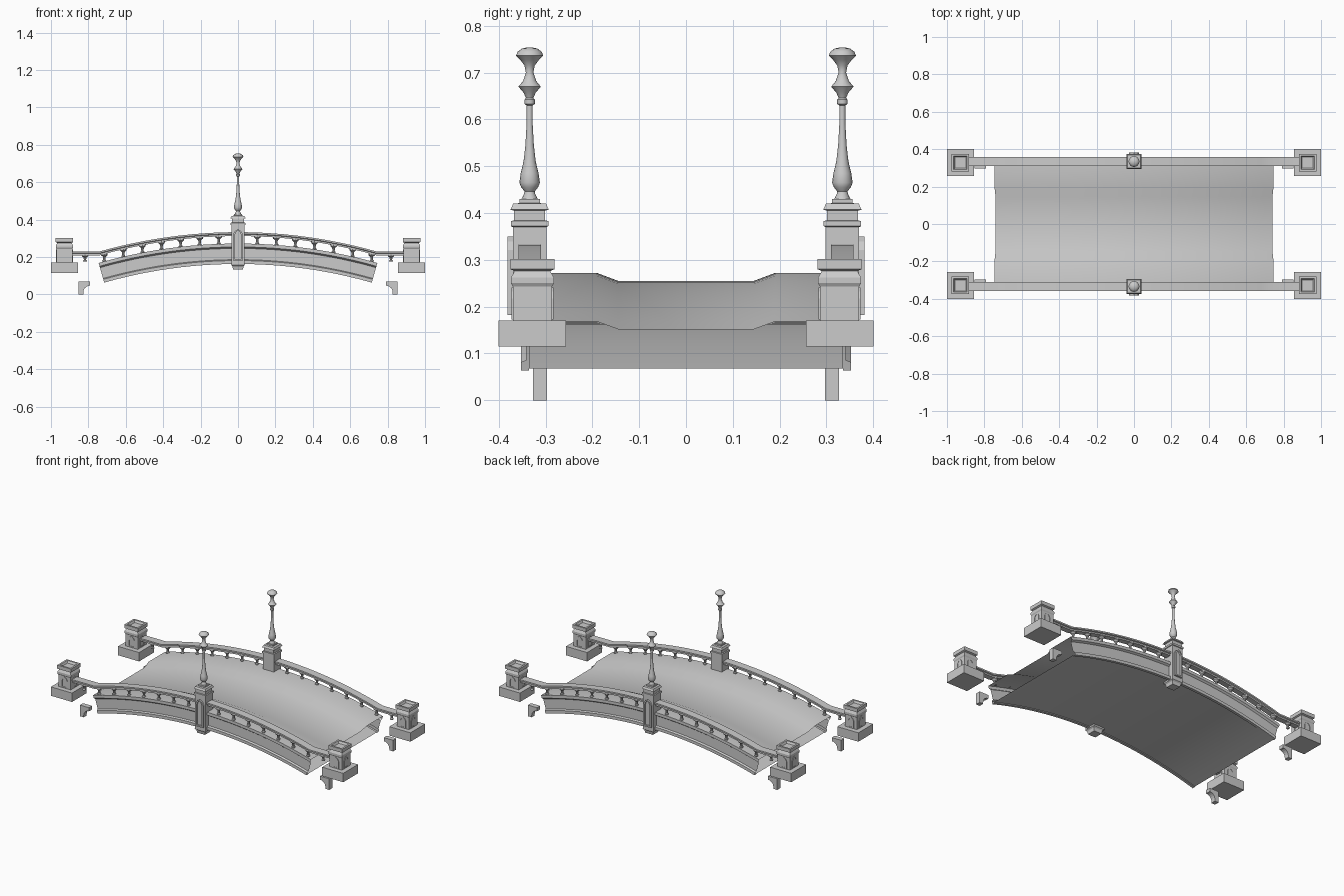
import bpy, bmesh, math
from mathutils import Vector

if "Cube" in bpy.data.objects:
    bpy.data.objects.remove(bpy.data.objects["Cube"])

R = 2.72          # deck arc radius
TOP = 0.272       # deck crest height
POST_Y = 0.334    # centre line of railings and lamp posts
PILLAR = (0.928, 0.328)


def finish(name, bm, mirror=(False, False), smooth=False):
    bmesh.ops.recalc_face_normals(bm, faces=bm.faces)
    me = bpy.data.meshes.new(name)
    bm.to_mesh(me)
    bm.free()
    ob = bpy.data.objects.new(name, me)
    bpy.context.collection.objects.link(ob)
    if any(mirror):
        m = ob.modifiers.new("mirror", "MIRROR")
        m.use_axis = (mirror[0], mirror[1], False)
        m.use_clip = False
    if smooth:
        bpy.ops.object.select_all(action='DESELECT')
        ob.select_set(True)
        bpy.context.view_layer.objects.active = ob
        bpy.ops.object.shade_smooth_by_angle(angle=math.radians(35))
    return ob


def skin(bm, rings, closed):
    """Bridge consecutive vertex rings with quads."""
    for a, b in zip(rings, rings[1:]):
        n = len(a)
        for i in range(n if closed else n - 1):
            j = (i + 1) % n
            bm.faces.new((a[i], a[j], b[j], b[i]))


def turned(bm, cx, cy, profile, sides):
    """Stack of rings (radius, z); 4 sides gives an axis-aligned square of that half width."""
    k, off = (math.sqrt(2), math.pi / 4) if sides == 4 else (1, 0)
    rings = []
    for r, z in profile:
        rings.append([bm.verts.new((cx + r * k * math.cos(off + 2 * math.pi * i / sides),
                                    cy + r * k * math.sin(off + 2 * math.pi * i / sides), z))
                      for i in range(sides)])
    skin(bm, rings, True)
    bm.faces.new(rings[0])
    bm.faces.new(rings[-1])


def arch_panel(bm, origin, normal, w, z0, z1, proud):
    """Raised pointed-arch frame with a sunken field on a vertical face."""
    nrm = Vector(normal)
    side = Vector((0, 0, 1)).cross(nrm)
    zs = z1 - w * 1.1
    outer = [(-w, z0), (w, z0), (w, zs), (w * 0.6, zs + w * 0.7), (0, z1),
             (-w * 0.6, zs + w * 0.7), (-w, zs)]
    zm = (z0 + z1) / 2
    s = 0.68
    inner = [(u * s, zm + (z - zm) * (1 - (1 - s) * w * 2 / (z1 - z0))) for u, z in outer]
    rings = [[bm.verts.new(Vector(origin) + side * u + nrm * d + Vector((0, 0, z)))
              for u, z in pts]
             for pts, d in ((outer, -0.002), (outer, proud), (inner, proud), (inner, 0.001))]
    skin(bm, rings, True)
    bm.faces.new(rings[-1])


def deck_z(x):
    return TOP - R + math.sqrt(R * R - x * x)


def rail_z(x):
    """Top of handrail: level at the ends, arched over the deck."""
    return 0.23 if abs(x) >= 0.74 else 0.333 - 0.103 * (x / 0.74) ** 2


# Arched deck: half cross-section (y, offset from arc), open at both ends
section = [(0, -0.017), (0.145, -0.017), (0.19, 0), (0.352, 0), (0.352, -0.018), (0.341, -0.026),
           (0.341, -0.086), (0.352, -0.091), (0.352, -0.109), (0.335, -0.109), (0.335, -0.104),
           (0, -0.104)]
bm = bmesh.new()
half = math.asin(0.745 / R)
rings = []
for i in range(25):
    a = half * (i / 12 - 1)
    rings.append([bm.verts.new((math.sin(a) * (R + d), y, TOP - R + math.cos(a) * (R + d)))
                  for y, d in section])
skin(bm, rings, False)
finish("bridge_deck", bm, (False, True), smooth=True)

# Handrails with a stepped profile
rail = [(-0.024, 0), (0.024, 0), (0.024, -0.009), (0.017, -0.012), (0.017, -0.021),
        (-0.017, -0.021), (-0.017, -0.012), (-0.024, -0.009)]
xs = [-0.89] + [-0.74 + 1.48 * i / 24 for i in range(25)] + [0.89]
bm = bmesh.new()
rings = [[bm.verts.new((x, POST_Y + u, rail_z(x) + d)) for u, d in rail] for x in xs]
skin(bm, rings, True)
bm.faces.new(rings[0])
bm.faces.new(rings[-1])
finish("handrail", bm, (False, True), smooth=True)

# Balusters under the handrails
bm = bmesh.new()
for x in [0.103 + 0.102 * i for i in range(7)] + [0.818]:
    top = rail_z(x) - 0.017
    h = top - (deck_z(x) - 0.002 if x < 0.74 else 0.175)
    turned(bm, x, POST_Y, [(r, top - h * (1 - t)) for r, t in
           ((0.009, 0), (0.011, 0.12), (0.006, 0.25), (0.008, 0.6), (0.017, 0.78), (0.018, 1))], 8)
finish("balusters", bm, (True, True), smooth=True)

# Corner pillars: plinth, tapered shaft, sunk cap
px, py = PILLAR
bm = bmesh.new()
turned(bm, px, py, [(0.072, 0.115), (0.072, 0.17)], 4)
turned(bm, px, py, [(0.042, 0.168), (0.042, 0.243), (0.046, 0.25), (0.046, 0.262), (0.038, 0.276),
                    (0.047, 0.28), (0.047, 0.302), (0.036, 0.302), (0.029, 0.29)], 4)
for nx, ny in ((1, 0), (-1, 0), (0, 1), (0, -1)):
    arch_panel(bm, (px + nx * 0.042, py + ny * 0.042, 0), (nx, ny, 0), 0.021, 0.172, 0.241, 0.003)
finish("corner_pillar", bm, (True, True))

# Curved brackets below the pillars
curve = [(0.79 + 0.037 * math.sin(t), 0.012 + 0.035 * math.cos(t))
         for t in [math.pi / 2 * i / 5 for i in range(6)]]
outline = [(0.853, 0), (0.853, 0.069), (0.79, 0.069)] + curve + [(0.827, 0)]
bm = bmesh.new()
rings = [[bm.verts.new((x, y, z)) for x, z in outline] for y in (0.297, 0.327)]
skin(bm, rings, True)
bm.faces.new(rings[0])
bm.faces.new(rings[1])
finish("foot_bracket", bm, (True, True))

# Central lamp posts with corbel, shaft, stepped caps and arched panel
bm = bmesh.new()
turned(bm, 0, POST_Y, [(0.026, 0.132), (0.03, 0.15), (0.037, 0.157), (0.036, 0.16), (0.036, 0.37),
                       (0.04, 0.372), (0.04, 0.383), (0.033, 0.384), (0.033, 0.405),
                       (0.041, 0.407), (0.035, 0.42), (0.022, 0.421), (0.022, 0.43)], 4)
arch_panel(bm, (0, POST_Y + 0.036, 0), (0, 1, 0), 0.026, 0.182, 0.35, 0.011)
finish("lamp_post", bm, (False, True))

# Turned finials on the posts
bm = bmesh.new()
turned(bm, 0, POST_Y, [(0.018, 0.428), (0.012, 0.441), (0.011, 0.446), (0.018, 0.455),
                       (0.022, 0.465), (0.019, 0.485), (0.013, 0.51), (0.009, 0.545),
                       (0.0065, 0.59), (0.0065, 0.63), (0.011, 0.633), (0.011, 0.642),
                       (0.008, 0.646), (0.013, 0.657), (0.024, 0.67), (0.014, 0.682),
                       (0.008, 0.70), (0.011, 0.715), (0.02, 0.727), (0.029, 0.736),
                       (0.026, 0.744), (0.017, 0.751), (0.004, 0.754)], 16)
finish("finial", bm, (False, True), smooth=True)
